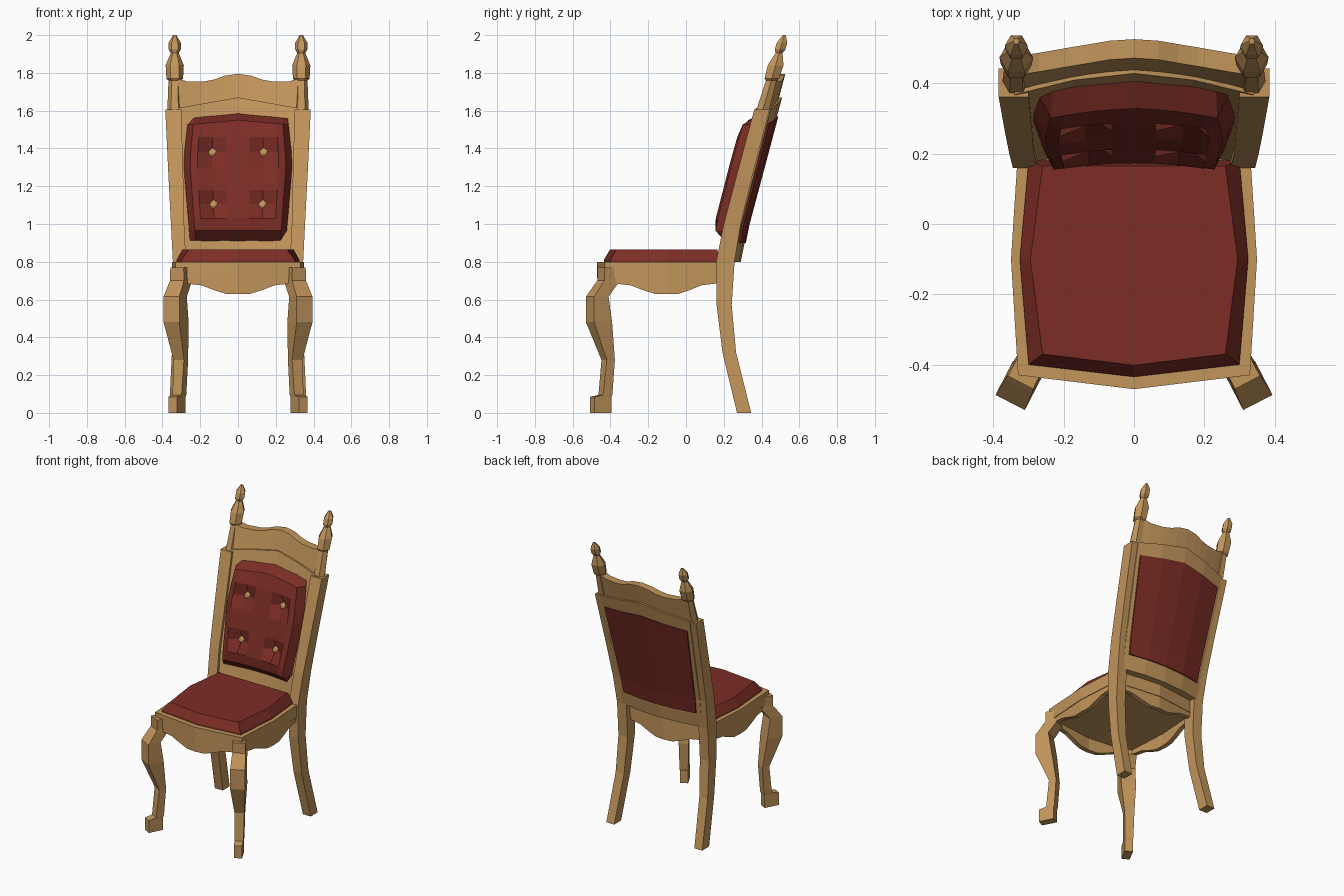
import bpy, bmesh, math
from mathutils import Vector

if "Cube" in bpy.data.objects:
    bpy.data.objects.remove(bpy.data.objects["Cube"])


def material(name, rgb):
    m = bpy.data.materials.new(name)
    m.diffuse_color = (*rgb, 1)
    m.use_nodes = True
    m.node_tree.nodes["Principled BSDF"].inputs["Base Color"].default_value = m.diffuse_color
    return m


WOOD = material("light wood", (0.54, 0.30, 0.105))
RED = material("red leather", (0.20, 0.026, 0.018))


def loft(name, rings, mat):
    """Closed solid through a series of equal-length rings."""
    bm = bmesh.new()
    vs = [[bm.verts.new(p) for p in r] for r in rings]
    n = len(vs[0])
    for a, b in zip(vs, vs[1:]):
        for i in range(n):
            j = (i + 1) % n
            bm.faces.new((a[i], a[j], b[j], b[i]))
    bm.faces.new(vs[0])
    bm.faces.new(vs[-1])
    bmesh.ops.recalc_face_normals(bm, faces=bm.faces)
    me = bpy.data.meshes.new(name)
    bm.to_mesh(me)
    bm.free()
    me.materials.append(mat)
    ob = bpy.data.objects.new(name, me)
    bpy.context.collection.objects.link(ob)
    return ob


def interp(pts, t):
    for (a, va), (b, vb) in zip(pts, pts[1:]):
        if t <= b or b == pts[-1][0]:
            return va + (vb - va) * (t - a) / (b - a)


def back_y(x, z):
    """Front surface of the leaning, bowed backrest."""
    return interp([(0.8, 0.16), (1.0, 0.20), (1.6, 0.36)], z) + 0.05 * (1 - (x / 0.36) ** 2)


def sides(name, fn):
    for s, tag in ((-1, "left"), (1, "right")):
        fn(s, name + "_" + tag)


# seat slab and bevelled cushion
slab = [(-.33, -.43), (0, -.47), (.33, -.43), (.35, -.10), (.33, .21), (0, .25), (-.33, .21), (-.35, -.10)]
loft("seat_frame", [[(x, y, z) for x, y in slab] for z in (.715, .80)], WOOD)
low = [(-.30, -.40), (0, -.435), (.30, -.40), (.325, -.10), (.30, .18), (-.30, .18), (-.325, -.10)]
top = [(-.26, -.37), (0, -.402), (.26, -.37), (.295, -.10), (.26, .165), (-.26, .165), (-.295, -.10)]
loft("seat_cushion", [[(x, y, .795) for x, y in low], [(x, y, .81) for x, y in low],
                      [(x, y, .865) for x, y in top]], RED)


# scalloped skirts below the seat slab
def skirt(name, a, m, b):
    a, m, b = Vector(a), Vector(m), Vector(b)
    d = (b - a).normalized()
    inward = Vector((-d.y, d.x)) * 0.03
    wave = [(0, .69), (.2, .675), (.3, .65), (.4, .63), (.5, .63)]
    rings = []
    for t in (0, .1, .2, .25, .3, .4, .5, .6, .7, .75, .8, .9, 1):
        p = a.lerp(m, t * 2) if t <= .5 else m.lerp(b, t * 2 - 1)
        q = p + inward
        z = interp(wave, min(t, 1 - t))
        rings.append([(p.x, p.y, z), (p.x, p.y, .72), (q.x, q.y, .72), (q.x, q.y, z)])
    loft(name, rings, WOOD)


skirt("front_skirt", (-.32, -.428), (0, -.466), (.32, -.428))
skirt("right_skirt", (.326, -.42), (.346, -.10), (.326, .20))
skirt("back_skirt", (.32, .208), (0, .246), (-.32, .208))
skirt("left_skirt", (-.326, .20), (-.346, -.10), (-.326, -.42))


# cabriole front legs: height, back and front along the diagonal, width
def front_leg(s, name):
    o, d, w = Vector((.323, -.451)), Vector((.46, -.888)), Vector((.888, .46))
    rings = []
    for z, b, f, wd in ((0, -.05, .05, .052), (.085, -.05, .05, .052), (.095, -.055, 0, .054),
                        (.28, -.068, -.02, .062), (.48, -.043, .064, .094), (.615, -.022, .064, .094),
                        (.685, -.08, .012, .086), (.70, -.08, .0, .082), (.77, -.075, .0, .08)):
        ring = []
        for t, e in ((b, -.5), (b, .5), (f, .5), (f, -.5)):
            p = o + d * t + w * e * wd
            ring.append((p.x * s, p.y, z))
        rings.append(ring)
    loft(name, rings, WOOD)


sides("front_leg", front_leg)


# rear legs running up into the back posts
def back_post(s, name):
    rings = [[(s * xi, yf, z), (s * xo, yf, z), (s * xo, yb, z), (s * xi, yb, z)]
             for z, yf, yb, xi, xo in ((0, .27, .345, .305, .365), (.32, .193, .265, .287, .35),
                                       (.57, .162, .242, .275, .345), (.80, .16, .257, .275, .345),
                                       (1.0, .20, .29, .285, .355), (1.25, .266, .35, .29, .368),
                                       (1.605, .361, .442, .30, .385))]
    loft(name, rings, WOOD)


sides("back_post", back_post)


# turned finials
def finial(s, name):
    rings = []
    for z, r in ((1.58, .04), (1.76, .033), (1.77, .044), (1.84, .048), (1.88, .032), (1.905, .021),
                 (1.925, .033), (1.96, .032), (2.0, .009)):
        cy = .40 + (z - 1.58) / .42 * .12
        rings.append([(s * .335 + r * math.cos(k * math.pi / 3), cy + r * math.sin(k * math.pi / 3), z)
                      for k in range(6)])
    loft(name, rings, WOOD)


sides("finial", finial)


# bowed boards of the backrest, lofted across from left to right
def board(name, us, half, zs_of, front, back, mat):
    rings = []
    for u in us:
        zs = zs_of(u)
        pts = [(u * half(z), z) for z in zs]
        rings.append([(x, back_y(x, z) + front, z) for x, z in pts] +
                     [(x, back_y(x, z) + back, z) for x, z in reversed(pts)])
    loft(name, rings, mat)


five = (-1, -.5, 0, .5, 1)
board("back_frame", five, lambda z: .30 + .05 * (z - .8), lambda u: (.80, 1.0, 1.61 + .06 * (1 - abs(u))),
      0, .08, WOOD)
crest = [(0, 1.795), (.07, 1.785), (.125, 1.765), (.18, 1.755), (.27, 1.755), (.32, 1.77)]
xs = [-c[0] for c in crest[:0:-1]] + [c[0] for c in crest]
board("crest_rail", xs, lambda z: 1, lambda u: (1.58, interp(crest, abs(u))), .010, .064, WOOD)
board("rear_panel", five, lambda z: .275 + .04 * (z - .9) / .65,
      lambda u: (.90, 1.0, 1.53 + .04 * (1 - abs(u))), .05, .087, RED)

# tufted back cushion with four dimples
cols = (-1, -.88, -.75, -.48, -.22, 0, .22, .48, .75, .88, 1)
rows = (.91, .965, 1.03, 1.105, 1.18, 1.24, 1.30, 1.38, 1.46, 1.525, 1.56)
width = [(.91, .255), (1.33, .29), (1.56, .265)]
rings = []
for j, z0 in enumerate(rows):
    ring = []
    for i, u in enumerate(cols):
        x = u * interp(width, z0)
        z = z0 + (.025 * (1 - abs(u)) if j > 8 else 0)
        if j in (0, 10) or i in (0, 10):
            depth = 0
        elif j in (3, 7) and i in (3, 7):
            depth = .035
        else:
            depth = .068 if j in (1, 9) or i in (1, 9) else .085
        ring.append((x, back_y(x, z) - depth, z))
    for u in (1, -1):
        x = u * interp(width, z0)
        ring.append((x, back_y(x, z0) + .03, z0))
    rings.append(ring)
loft("back_cushion", rings, RED)

# five-sided buttons in the dimples
for n, (x, z) in enumerate(((-.136, 1.38), (.136, 1.38), (-.13, 1.105), (.13, 1.105))):
    rings = []
    for depth, r in ((.02, .024), (.05, .024), (.056, .012)):
        ring = []
        for k in range(5):
            a = k * math.tau / 5 + math.pi / 2
            zz = z + r * math.sin(a)
            ring.append((x + r * math.cos(a), back_y(x, zz) - depth, zz))
        rings.append(ring)
    loft("button_%d" % (n + 1), rings, WOOD)
